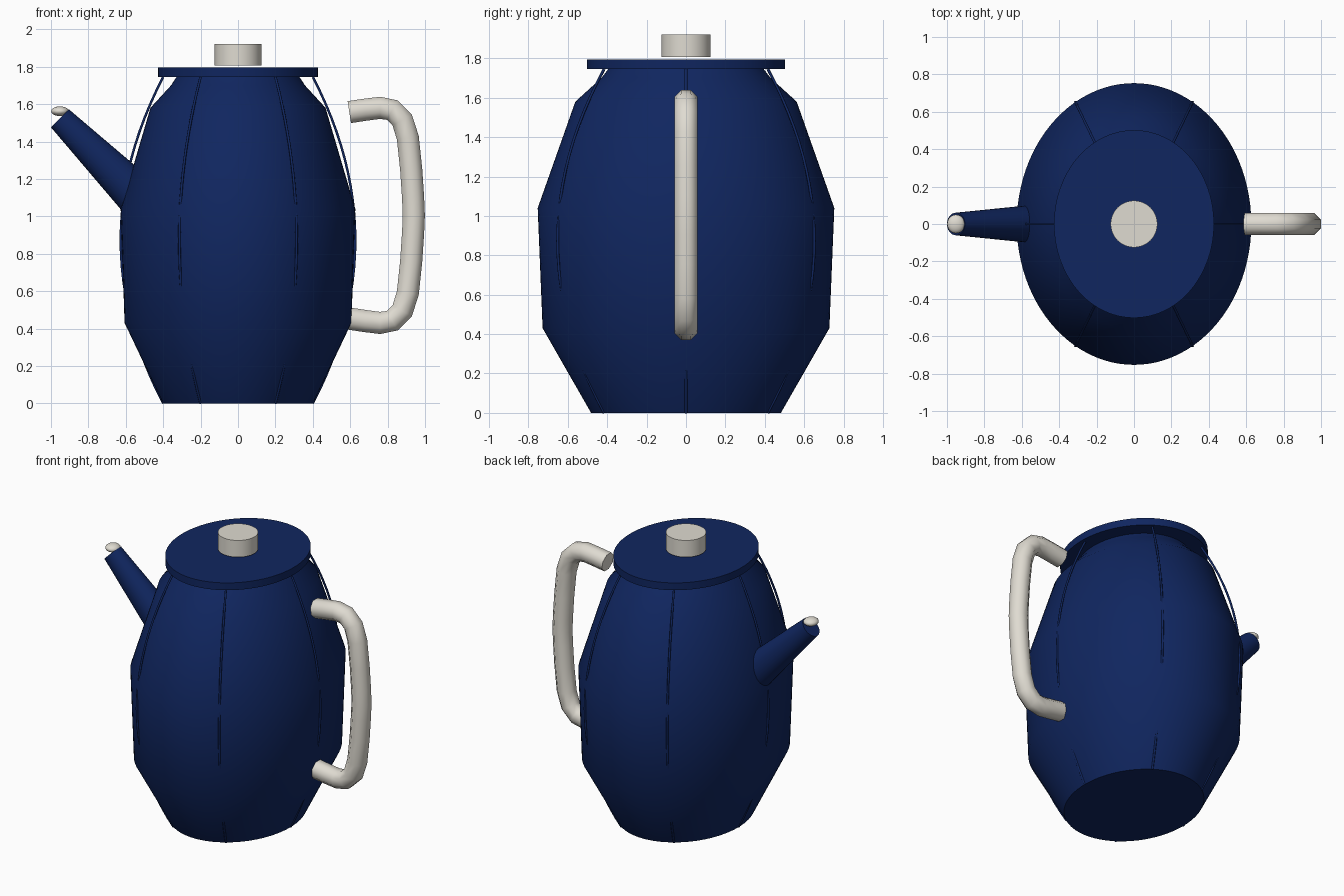
import bpy, bmesh, math
from mathutils import Vector

cube = bpy.data.objects.get("Cube")
if cube:
    bpy.data.objects.remove(cube, do_unlink=True)

ASPECT = 0.833  # oval pot: x radius / y radius


def material(name, rgb):
    m = bpy.data.materials.new(name)
    m.diffuse_color = (*rgb, 1)
    m.use_nodes = True
    m.node_tree.nodes["Principled BSDF"].inputs["Base Color"].default_value = (*rgb, 1)
    return m


navy = material("navy_enamel", (0.005, 0.019, 0.115))
cream = material("cream", (0.74, 0.71, 0.64))


def finish(bm, name, mat, angle=50):
    bmesh.ops.recalc_face_normals(bm, faces=bm.faces)
    mesh = bpy.data.meshes.new(name)
    bm.to_mesh(mesh)
    bm.free()
    mesh.materials.append(mat)
    ob = bpy.data.objects.new(name, mesh)
    bpy.context.collection.objects.link(ob)
    bpy.ops.object.select_all(action='DESELECT')
    ob.select_set(True)
    bpy.context.view_layer.objects.active = ob
    bpy.ops.object.shade_smooth_by_angle(angle=math.radians(angle))
    return ob


def loft(name, rings, mat):
    """Skin a list of point rings and cap both ends."""
    bm = bmesh.new()
    loops = [[bm.verts.new(p) for p in ring] for ring in rings]
    n = len(loops[0])
    for a, b in zip(loops, loops[1:]):
        for i in range(n):
            j = (i + 1) % n
            bm.faces.new((a[i], a[j], b[j], b[i]))
    bm.faces.new(loops[0])
    bm.faces.new(loops[-1])
    return finish(bm, name, mat)


def ring(centre, u, v, sides, phase=0.0):
    """Ellipse of points around centre with half-axes u and v."""
    angles = [phase + 2 * math.pi * i / sides for i in range(sides)]
    return [Vector(centre) + u * math.cos(a) + v * math.sin(a) for a in angles]


def lathe(name, profile, mat, aspect=1.0, sides=96):
    """Stack level ovals from (y radius, z) pairs."""
    return loft(name, [ring((0, 0, z), Vector((r * aspect, 0, 0)), Vector((0, r, 0)), sides)
                       for r, z in profile], mat)


def sweep(name, path, binormal, radius, sides, mat):
    """Tube along a planar path whose plane normal is binormal."""
    path = [Vector(p) for p in path]
    rings = []
    for i, p in enumerate(path):
        t = (path[min(i + 1, len(path) - 1)] - path[max(i - 1, 0)]).normalized()
        side = binormal.cross(t).normalized()
        rings.append(ring(p, side * radius, binormal * radius, sides, math.pi / sides))
    return loft(name, rings, mat)


# Pot body, lid and knob
lathe("pot_body", [(0.482, 0), (0.728, 0.43), (0.753, 1.04), (0.562, 1.58),
                   (0.43, 1.70), (0.395, 1.745)], navy, ASPECT)
lathe("lid", [(0.502, 1.745), (0.502, 1.795)], navy, 0.852)
lathe("lid_knob", [(0.125, 1.807), (0.125, 1.922)], cream, sides=48)

# Six bowed ribs spaced around the oval body
for k in range(6):
    a = k * math.pi / 3
    d = Vector((math.cos(a), math.sin(a) / ASPECT, 0))
    path = []
    for i in range(25):
        s = i / 12 - 1
        path.append(d * (0.627 - 0.227 * s * s) + Vector((0, 0, 0.8725 * (1 + s))))
    sweep(f"rib_{k + 1}", path, Vector((-d.y, d.x, 0)).normalized(), 0.007, 8, navy)

# Tapered spout leaning 45 degrees, with a flattened bead at its mouth
axis = Vector((1, 0, -1)).normalized()
across = Vector((1, 0, 1)).normalized()
tip = Vector((-0.952, 0, 1.524))
loft("spout", [ring(tip + axis * d, across * r, Vector((0, r * 0.89, 0)), 32)
               for d, r in ((0, 0.068), (0.72, 0.126))], navy)

bm = bmesh.new()
bmesh.ops.create_uvsphere(bm, u_segments=24, v_segments=12, radius=1)
bmesh.ops.scale(bm, vec=(0.047, 0.05, 0.026), verts=bm.verts)
bmesh.ops.translate(bm, vec=(-0.952, 0, 1.562), verts=bm.verts)
finish(bm, "spout_bead", cream)

# Eight-sided handle, its lower half mirrored from the upper
MID = 1.005
upper = [(0.595, 1.557), (0.68, 1.57), (0.76, 1.58), (0.825, 1.568), (0.878, 1.515),
         (0.908, 1.42), (0.926, 1.25), (0.936, 1.10)]
path = [(x, 0, z) for x, z in upper] + [(0.94, 0, MID)]
path += [(x, 0, 2 * MID - z) for x, z in reversed(upper)]
sweep("handle", path, Vector((0, 1, 0)), 0.064, 8, cream)
